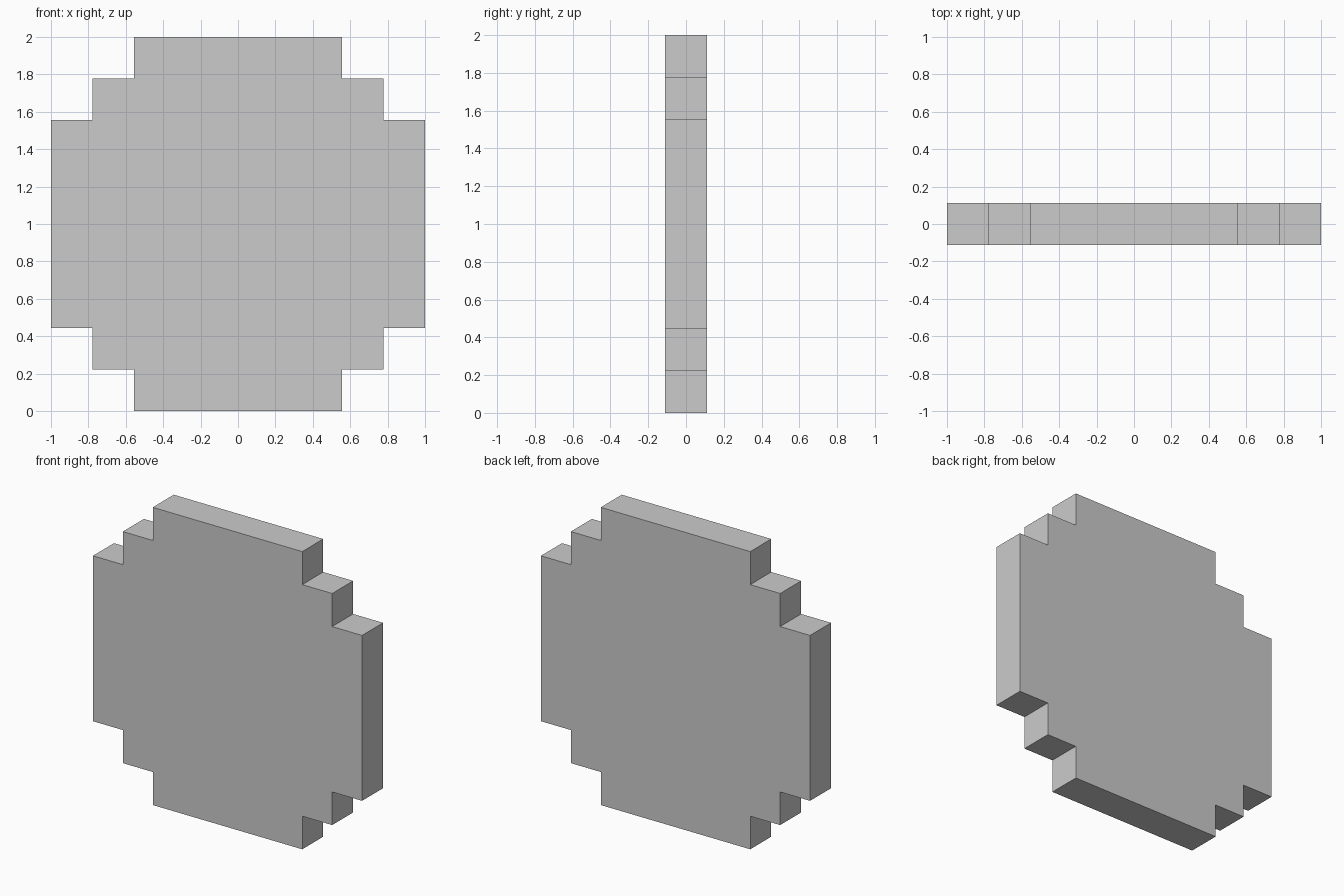
import bpy, bmesh
from mathutils import Vector

if "Cube" in bpy.data.objects:
    bpy.data.objects.remove(bpy.data.objects["Cube"])

U = 2 / 9  # one step of the stepped outline

# Stepped corner, repeated by quarter turns around the centre
corner = [(4.5, 2.5), (3.5, 2.5), (3.5, 3.5), (2.5, 3.5), (2.5, 4.5)]
outline = []
for turn in range(4):
    outline += corner
    corner = [(-z, x) for x, z in corner]

# Front face, extruded backwards to one step thick
bm = bmesh.new()
verts = [bm.verts.new((x * U, -U / 2, (z + 4.5) * U)) for x, z in outline]
face = bm.faces.new(verts)
result = bmesh.ops.extrude_face_region(bm, geom=[face], use_keep_orig=True)
back = [v for v in result["geom"] if isinstance(v, bmesh.types.BMVert)]
bmesh.ops.translate(bm, verts=back, vec=Vector((0, U, 0)))
bmesh.ops.recalc_face_normals(bm, faces=bm.faces)

mesh = bpy.data.meshes.new("stepped_disc")
bm.to_mesh(mesh)
bm.free()
disc = bpy.data.objects.new("stepped_disc", mesh)
bpy.context.collection.objects.link(disc)
